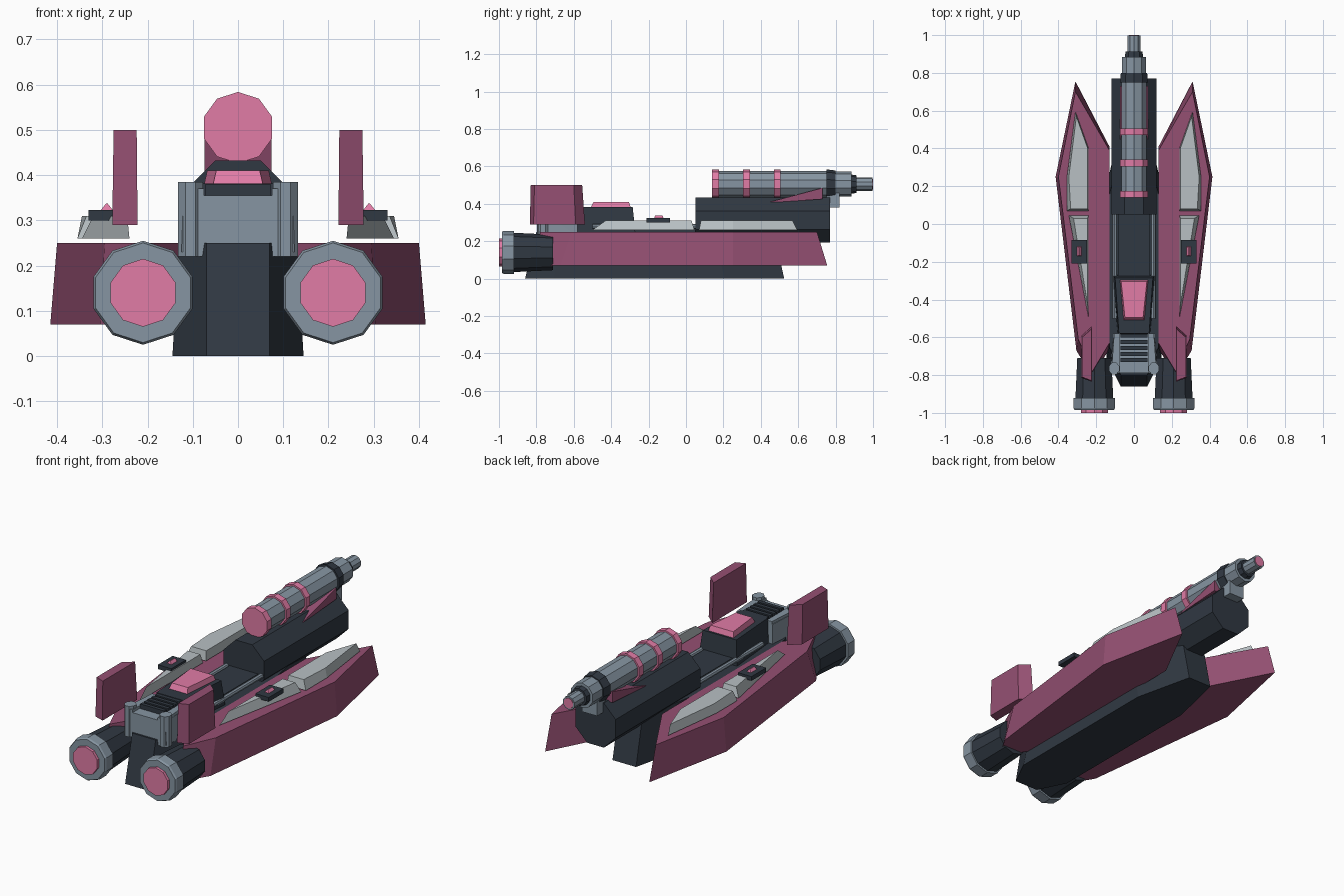
import bpy, bmesh, math

if "Cube" in bpy.data.objects:
    bpy.data.objects.remove(bpy.data.objects["Cube"])

def material(name, rgb):
    m = bpy.data.materials.new(name)
    m.diffuse_color = (*rgb, 1)
    m.use_nodes = True
    m.node_tree.nodes["Principled BSDF"].inputs["Base Color"].default_value = m.diffuse_color
    return m

DARK = material("dark", (0.03, 0.04, 0.055))
MAROON = material("maroon", (0.30, 0.08, 0.17))
STEEL = material("steel", (0.24, 0.30, 0.36))
PINK = material("pink", (0.75, 0.20, 0.38))
LIGHT = material("light", (0.48, 0.53, 0.55))

def loft(name, rings, mat, mirror=False):
    """Join equal-sized rings of points into a closed flat-faced solid."""
    bm = bmesh.new()
    vs = [[bm.verts.new(p) for p in r] for r in rings]
    n = len(rings[0])
    bm.faces.new(vs[0])
    bm.faces.new(vs[-1])
    for a, b in zip(vs, vs[1:]):
        for i in range(n):
            j = (i + 1) % n
            bm.faces.new((a[i], a[j], b[j], b[i]))
    bmesh.ops.recalc_face_normals(bm, faces=bm.faces)
    me = bpy.data.meshes.new(name)
    bm.to_mesh(me)
    bm.free()
    ob = bpy.data.objects.new(name, me)
    bpy.context.collection.objects.link(ob)
    me.materials.append(mat)
    if mirror:
        ob.modifiers.new("mirror", 'MIRROR')
    return ob

def prism(name, low, high, z0, z1, mat, mirror=False):
    return loft(name, [[(x, y, z0) for x, y in low], [(x, y, z1) for x, y in high]], mat, mirror)

def quad(w0, y0, w1, y1):
    """Centred trapezoid: half width w0 at y0, w1 at y1."""
    return [(-w0, y0), (w0, y0), (w1, y1), (-w1, y1)]

def box(name, x0, x1, y0, y1, z0, z1, mat, mirror=False):
    p = [(x0, y0), (x1, y0), (x1, y1), (x0, y1)]
    return prism(name, p, p, z0, z1, mat, mirror)

def tube(name, x, z, profile, mat, n=10, phase=0.25, mirror=False):
    """Turned part along y; profile is a list of (y, radius)."""
    rings = []
    for y, r in profile:
        angles = [2 * math.pi * (i / n + phase) for i in range(n)]
        rings.append([(x + r * math.cos(a), y, z + r * math.sin(a)) for a in angles])
    return loft(name, rings, mat, mirror)

# Central keel, tapered at both ends
def keel_ring(w, tip, y0, y1):
    return [(-tip, y0), (tip, y0), (w, y0 + 0.15), (w, y1 - 0.32), (tip, y1), (-tip, y1), (-w, y1 - 0.32), (-w, y0 + 0.15)]
prism("keel", keel_ring(0.145, 0.07, -0.86, 0.525), keel_ring(0.13, 0.07, -0.80, 0.47), 0, 0.25, DARK)

# Side hulls
prism("side_hull",
      [(0.13, -0.66), (0.22, -0.81), (0.305, -0.67), (0.415, 0.25), (0.31, 0.755), (0.13, 0.41)],
      [(0.13, -0.63), (0.22, -0.78), (0.295, -0.61), (0.40, 0.25), (0.31, 0.70), (0.13, 0.39)],
      0.07, 0.25, MAROON, True)

# Light armour panels on the hulls
prism("front_panel",
      [(0.24, 0.07), (0.355, 0.07), (0.355, 0.25), (0.31, 0.595), (0.24, 0.40)],
      [(0.245, 0.08), (0.335, 0.08), (0.345, 0.25), (0.305, 0.57), (0.245, 0.40)],
      0.26, 0.31, LIGHT, True)
prism("rear_panel",
      [(0.24, 0.045), (0.345, 0.045), (0.24, -0.50)],
      [(0.245, 0.03), (0.32, 0.03), (0.245, -0.43)],
      0.26, 0.31, LIGHT, True)

# Small sensor plates with pink studs
box("sensor_plate", 0.25, 0.33, -0.21, -0.085, 0.30, 0.323, DARK, True)
prism("sensor_stud", [(0.277, -0.17), (0.303, -0.17), (0.303, -0.12), (0.277, -0.12)],
      [(0.288, -0.165), (0.292, -0.165), (0.292, -0.125), (0.288, -0.125)], 0.323, 0.337, PINK, True)

# Thrusters
tube("thruster_body", 0.21, 0.14, [(-0.92, 0.105), (-0.71, 0.095)], DARK, mirror=True)
tube("thruster_ring", 0.21, 0.14, [(-0.985, 0.11), (-0.975, 0.115), (-0.92, 0.115)], STEEL, mirror=True)
tube("thruster_glow", 0.21, 0.14, [(-1.0, 0.075), (-0.95, 0.075)], PINK, mirror=True)

# Tail fins
prism("tail_fin",
      [(0.222, -0.835), (0.278, -0.815), (0.278, -0.59), (0.222, -0.54)],
      [(0.224, -0.83), (0.275, -0.81), (0.275, -0.60), (0.224, -0.555)],
      0.29, 0.50, MAROON, True)

# Engine block with corner posts and vent slats
prism("engine_block", quad(0.12, -0.79, 0.11, -0.58), quad(0.12, -0.79, 0.11, -0.58), 0.22, 0.355, STEEL)
prism("engine_cheek", [(0.075, -0.79), (0.125, -0.79), (0.11, -0.58), (0.075, -0.58)],
      [(0.075, -0.79), (0.12, -0.79), (0.105, -0.58), (0.075, -0.58)], 0.23, 0.37, STEEL, True)
post = [(0.105 + 0.03 * math.cos(i * math.pi / 4 + math.pi / 8), -0.765 + 0.033 * math.sin(i * math.pi / 4 + math.pi / 8)) for i in range(8)]
prism("corner_post", post, post, 0.22, 0.385, STEEL, True)
for i in range(5):
    y = -0.73 + i * 0.032
    box(f"vent_slat_{i + 1}", -0.072, 0.072, y, y + 0.02, 0.34, 0.38, DARK)

# Cabin with pink canopy
prism("cabin", quad(0.085, -0.59, 0.115, -0.27), quad(0.08, -0.58, 0.10, -0.285), 0.24, 0.382, DARK)
prism("canopy", quad(0.055, -0.51, 0.075, -0.295), quad(0.048, -0.495, 0.068, -0.305), 0.38, 0.41, PINK)

# Middle deck and side rails
box("deck", -0.085, 0.085, -0.58, 0.06, 0.22, 0.285, DARK)
tube("side_rail", 0.103, 0.28, [(-0.50, 0.013), (0.06, 0.013)], STEEL, 8, mirror=True)

# Forward pod
tube("forward_pod", 0, 0.3125, [(0.05, 0.13), (0.77, 0.13)], DARK, 8, 1 / 16)

# Gun cradle wedge and muzzle bracket
profile = [(0.43, 0.405), (0.73, 0.425), (0.73, 0.485)]
loft("gun_cradle", [[(x, y, z) for y, z in profile] for x in (-0.074, 0.074)], MAROON)
box("muzzle_bracket", -0.045, 0.045, 0.75, 0.82, 0.38, 0.48, STEEL)

# Gun barrel, collars, bands and muzzle
tube("gun_barrel", 0, 0.505, [(0.15, 0.07), (0.77, 0.07)], STEEL)
for i, y in enumerate((0.14, 0.305, 0.47)):
    tube(f"barrel_band_{i + 1}", 0, 0.505, [(y, 0.079), (y + 0.036, 0.079)], PINK)
tube("barrel_collar", 0, 0.505, [(0.75, 0.079), (0.80, 0.073)], DARK)
tube("barrel_nose", 0, 0.505, [(0.79, 0.067), (0.885, 0.067)], STEEL)
tube("nose_collar", 0, 0.505, [(0.88, 0.052), (0.912, 0.047)], DARK)
tube("muzzle", 0, 0.505, [(0.90, 0.036), (0.997, 0.036)], STEEL)
tube("muzzle_glow", 0, 0.505, [(0.98, 0.028), (1.0, 0.028)], PINK)
